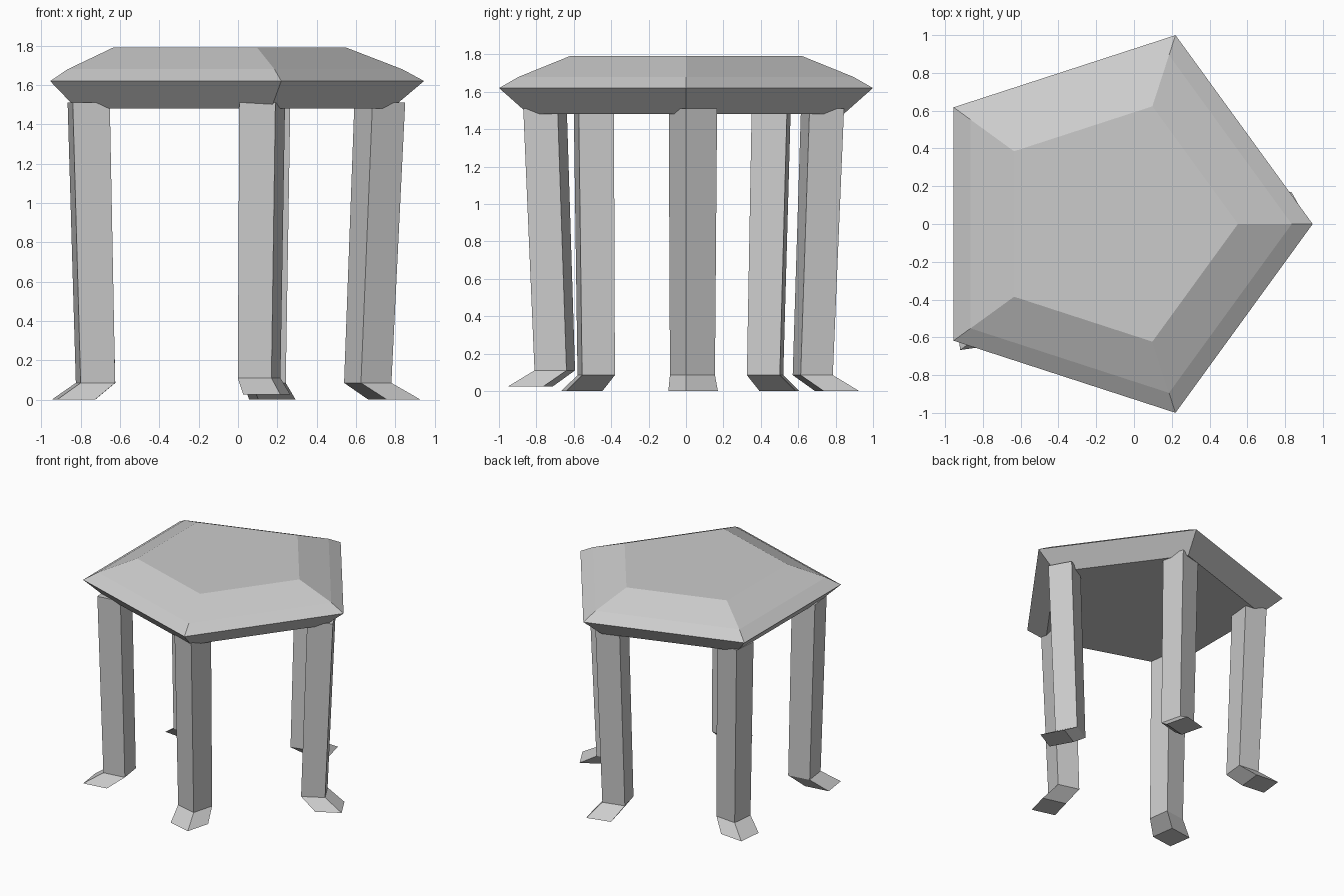
import bpy
from math import cos, sin, radians, pi
from mathutils import Vector

if "Cube" in bpy.data.objects:
    bpy.data.objects.remove(bpy.data.objects["Cube"])

CX = -0.105  # pentagon centre in x


def loft(name, rings):
    """Closed mesh through a stack of equal-sided, counter-clockwise rings."""
    n = len(rings[0])
    verts = [p for ring in rings for p in ring]
    faces = [tuple(reversed(range(n)))]
    for k in range(len(rings) - 1):
        for i in range(n):
            j = (i + 1) % n
            faces.append((k * n + i, k * n + j, (k + 1) * n + j, (k + 1) * n + i))
    faces.append(tuple(range(len(verts) - n, len(verts))))
    mesh = bpy.data.meshes.new(name)
    mesh.from_pydata(verts, [], faces)
    obj = bpy.data.objects.new(name, mesh)
    bpy.context.collection.objects.link(obj)
    return obj


def pentagon(r, z):
    return [(CX + r * cos(2 * pi * i / 5), r * sin(2 * pi * i / 5), z) for i in range(5)]


def square(corner, side, yaw, z):
    """Square section given by its outer corner and the direction of one side."""
    u = Vector((cos(yaw), sin(yaw))) * side
    v = Vector((-u.y, u.x))
    a = Vector(corner)
    return [(p.x, p.y, z) for p in (a, a + u, a + u + v, a + v)]


# Bevelled five-sided seat
loft("seat", [pentagon(0.885, 1.48), pentagon(1.051, 1.62),
              pentagon(0.94, 1.68), pentagon(0.655, 1.79)])

# Legs: name, outer corner at top, at ankle, yaw, radial foot angle, foot height
LEGS = [
    ("right_leg", (0.85, 0.0), (0.78, 0.0), 119, 0, 0.0),
    ("back_right_leg", (0.22, 0.845), (0.20, 0.785), 194, 72, 0.0),
    ("back_left_leg", (-0.845, 0.56), (-0.80, 0.52), 264, 144, 0.0),
    ("front_left_leg", (-0.84, -0.60), (-0.80, -0.58), 8, 216, 0.0),
    ("front_right_leg", (0.19, -0.87), (0.17, -0.81), 75, 288, 0.025),
]
for name, top, ankle, yaw, ang, z in LEGS:
    yaw, ang = radians(yaw), radians(ang)
    toe = Vector(ankle) + Vector((cos(ang), sin(ang))) * 0.148
    # foot kicks outward, shaft leans up to the seat
    loft(name, [square(toe, 0.195, yaw, z),
                square(ankle, 0.177, yaw, z + 0.085),
                square(top, 0.19, yaw, 1.51)])
